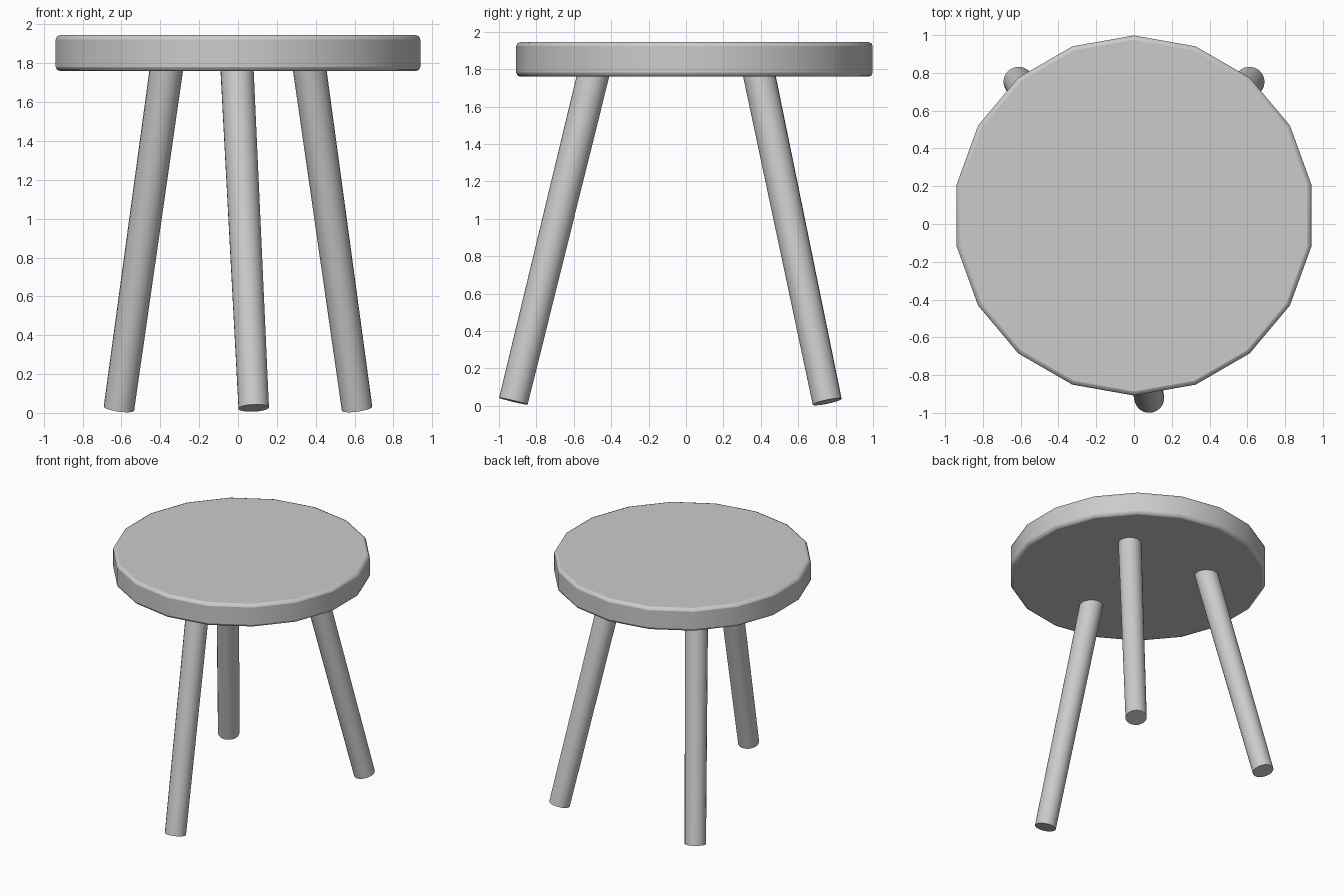
import bpy, math
from mathutils import Vector

if "Cube" in bpy.data.objects:
    bpy.data.objects.remove(bpy.data.objects["Cube"])


def smooth(obj, angle):
    bpy.ops.object.select_all(action='DESELECT')
    obj.select_set(True)
    bpy.context.view_layer.objects.active = obj
    bpy.ops.object.shade_smooth_by_angle(angle=math.radians(angle))


# Seat: 18-sided disc with a small rounded rim
bpy.ops.mesh.primitive_cylinder_add(vertices=18, radius=0.953, depth=0.185,
                                    location=(0, 0.045, 1.8525))
seat = bpy.context.object
seat.name = "seat"
bevel = seat.modifiers.new("rim", 'BEVEL')
bevel.width = 0.022
bevel.segments = 2
bevel.limit_method = 'ANGLE'
bevel.angle_limit = math.radians(40)
smooth(seat, 50)


# Legs: slightly tapered splayed rods, ends cut square to the axis
def leg(name, foot, top):
    foot, top = Vector(foot), Vector(top)
    axis = top - foot
    bpy.ops.mesh.primitive_cone_add(vertices=20, radius1=0.079, radius2=0.086,
                                    depth=axis.length, location=(foot + top) / 2)
    obj = bpy.context.object
    obj.name = name
    obj.rotation_euler = axis.to_track_quat('Z', 'Y').to_euler()
    smooth(obj, 40)


leg("front_leg", (0.081, -0.923, 0.025), (-0.006, -0.491, 1.79))
for side, label in ((-1, "left"), (1, "right")):
    leg("back_" + label + "_leg", (side * 0.613, 0.755, 0.022), (side * 0.366, 0.387, 1.79))
